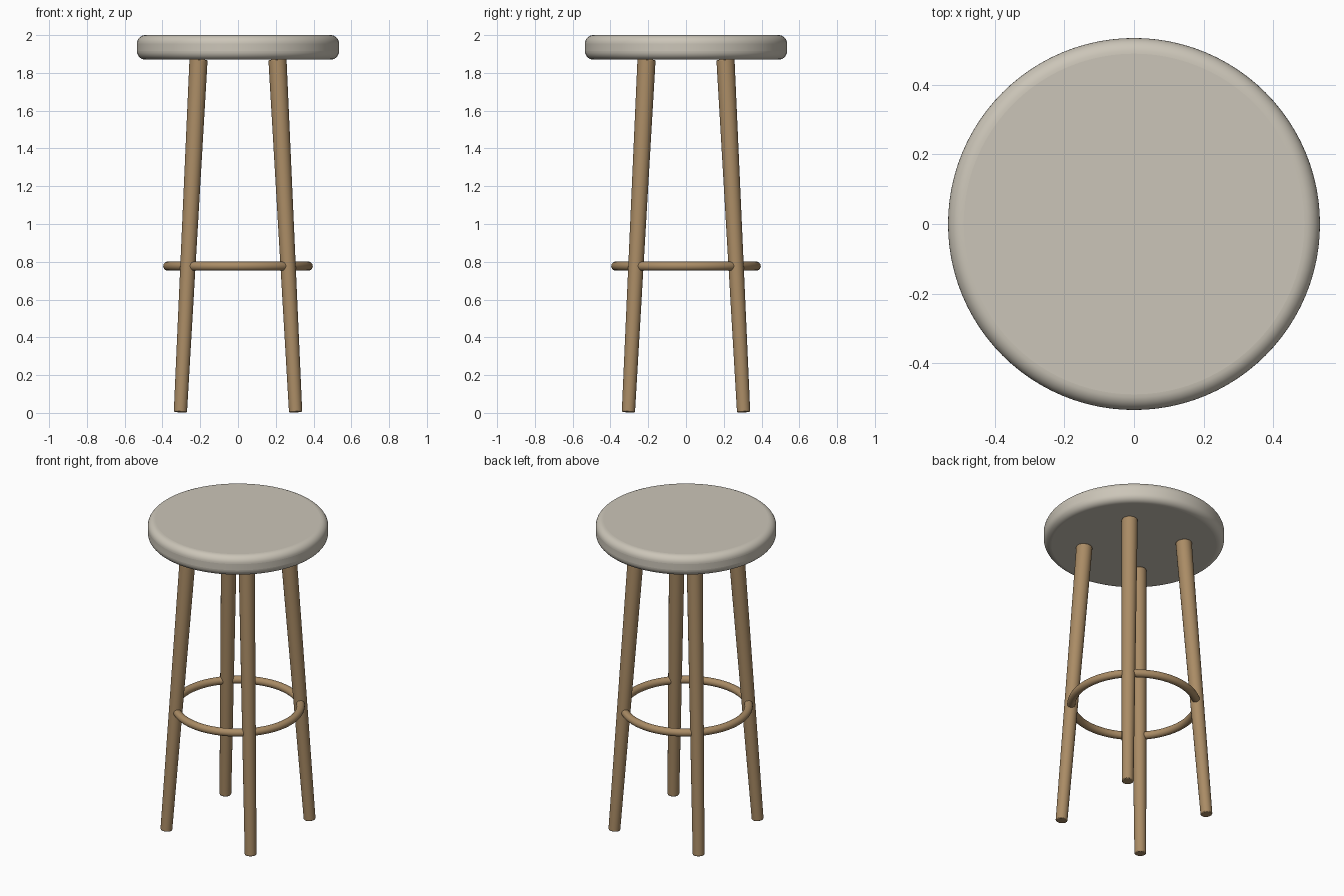
import bpy
import math
from mathutils import Vector

if "Cube" in bpy.data.objects:
    bpy.data.objects.remove(bpy.data.objects["Cube"])


def material(name, color):
    m = bpy.data.materials.new(name)
    m.diffuse_color = color
    m.use_nodes = True
    m.node_tree.nodes["Principled BSDF"].inputs["Base Color"].default_value = m.diffuse_color
    return m


wood = material("wood", (0.40, 0.26, 0.13, 1))
cushion = material("cushion", (0.60, 0.56, 0.48, 1))


def finish(obj, name, mat, bevel=0.0, segments=3):
    obj.name = name
    obj.data.materials.append(mat)
    if bevel:
        mod = obj.modifiers.new("rounded_edge", 'BEVEL')
        mod.width = bevel
        mod.segments = segments
        mod.limit_method = 'ANGLE'
        mod.angle_limit = math.radians(40)
    bpy.ops.object.shade_smooth_by_angle(angle=math.radians(40))


# Round seat with softened rim
bpy.ops.mesh.primitive_cylinder_add(vertices=96, radius=0.535, depth=0.13,
                                    location=(0, 0, 1.935))
finish(bpy.context.object, "seat", cushion, 0.045, 8)

# Four splayed legs, tapering towards the floor
for side, sx in (("left", -1), ("right", 1)):
    for end, sy in (("front", -1), ("back", 1)):
        foot = Vector((sx * 0.305, sy * 0.305, 0.004))
        head = Vector((sx * 0.209, sy * 0.209, 1.87))
        axis = head - foot
        bpy.ops.mesh.primitive_cone_add(
            vertices=32, radius1=0.035, radius2=0.048, depth=axis.length,
            location=(foot + head) / 2,
            rotation=axis.to_track_quat('Z', 'Y').to_euler())
        finish(bpy.context.object, f"{end}_{side}_leg", wood, 0.005, 2)

# Ring footrest running through the legs
bpy.ops.mesh.primitive_torus_add(major_radius=0.372, minor_radius=0.024,
                                 major_segments=96, minor_segments=20,
                                 location=(0, 0, 0.777))
finish(bpy.context.object, "footrest_ring", wood)
